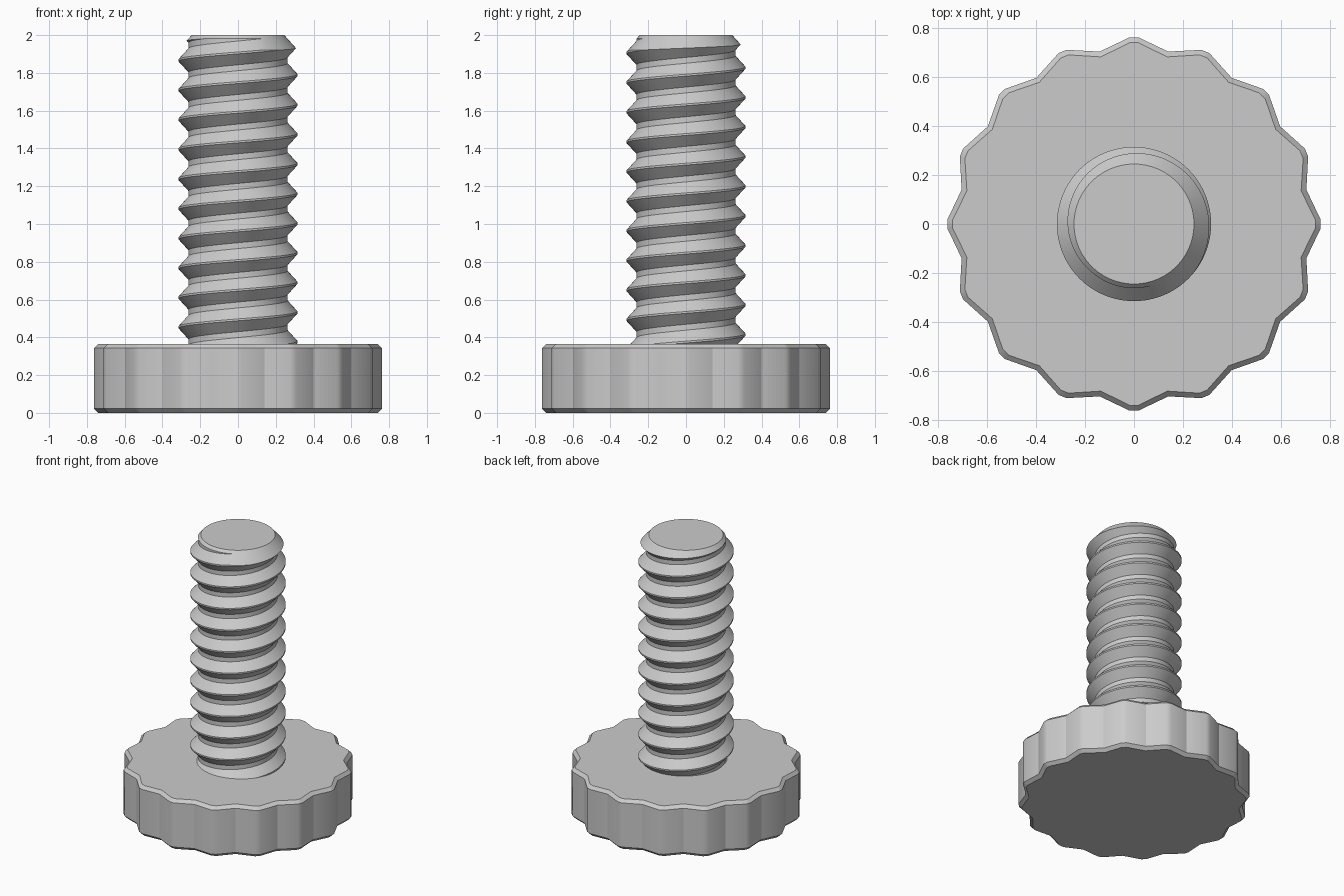
import bpy, bmesh
from math import sin, cos, pi, radians

cube = bpy.data.objects.get("Cube")
if cube:
    bpy.data.objects.remove(cube)

steel = bpy.data.materials.new("grey_steel")
steel.use_nodes = True
GREY = (0.6, 0.6, 0.6, 1)
steel.diffuse_color = GREY
steel.node_tree.nodes["Principled BSDF"].inputs["Base Color"].default_value = GREY


def make_object(name, bm, angle=None):
    bmesh.ops.recalc_face_normals(bm, faces=bm.faces)
    mesh = bpy.data.meshes.new(name)
    bm.to_mesh(mesh)
    bm.free()
    mesh.materials.append(steel)
    obj = bpy.data.objects.new(name, mesh)
    bpy.context.collection.objects.link(obj)
    if angle:
        smooth(obj, angle)
    return obj


def smooth(obj, angle):
    bpy.ops.object.select_all(action='DESELECT')
    obj.select_set(True)
    bpy.context.view_layer.objects.active = obj
    bpy.ops.object.shade_smooth_by_angle(angle=radians(angle))


def loft(bm, rings):
    """Skin a stack of equal rings and cap both ends."""
    loops = [[bm.verts.new(p) for p in ring] for ring in rings]
    n = len(loops[0])
    for a, b in zip(loops, loops[1:]):
        for i in range(n):
            j = (i + 1) % n
            bm.faces.new((a[i], a[j], b[j], b[i]))
    bm.faces.new(loops[0][::-1])
    bm.faces.new(loops[-1])


# Scalloped thumb head with chamfered rims
LOBES, HEAD_TOP, CHAMFER = 16, 0.365, 0.022
outline = []
for i in range(LOBES):
    a = 2 * pi * i / LOBES
    tip = radians(1.3)
    outline += [(0.763, a - tip), (0.763, a + tip), (0.718, a + pi / LOBES)]


def head_ring(z, inset):
    return [((r - inset) * cos(a), (r - inset) * sin(a), z) for r, a in outline]


bm = bmesh.new()
loft(bm, [head_ring(0, CHAMFER), head_ring(CHAMFER, 0),
          head_ring(HEAD_TOP - CHAMFER, 0), head_ring(HEAD_TOP, CHAMFER)])
make_object("scalloped_head", bm, 28)

# Right-handed helical thread, trimmed flat at both ends
PITCH, CREST_Z, TURNS, STEPS = 0.157, 0.375, 14, 96
ROOT, CREST = 0.262, 0.315
profile = [(CREST, -0.005), (CREST, 0.005), (ROOT, 0.063), (ROOT, 0.094)]
bm = bmesh.new()
columns = []
for s in range(STEPS + 1):
    a = 2 * pi * s / STEPS
    columns.append([
        bm.verts.new((r * cos(a), r * sin(a),
                      CREST_Z + PITCH * (k - 2 + s / STEPS) + dz))
        for k in range(TURNS) for r, dz in profile])
for a, b in zip(columns, columns[1:]):
    for j in range(len(a) - 1):
        bm.faces.new((a[j], b[j], b[j + 1], a[j + 1]))
bmesh.ops.remove_doubles(bm, verts=bm.verts, dist=0.0005)
for z, direction in ((0.3, -1), (2.04, 1)):
    bmesh.ops.bisect_plane(bm, geom=bm.verts[:] + bm.edges[:] + bm.faces[:],
                           plane_co=(0, 0, z), plane_no=(0, 0, direction),
                           clear_outer=True)
bmesh.ops.holes_fill(bm, edges=[e for e in bm.edges if e.is_boundary], sides=0)
shaft = make_object("threaded_shaft", bm)


# Conical lead-in at the tip of the shaft
def circle(r, z):
    return [(r * cos(2 * pi * i / STEPS), r * sin(2 * pi * i / STEPS), z)
            for i in range(STEPS)]


bm = bmesh.new()
loft(bm, [circle(0.335, 0.2), circle(0.335, 1.9), circle(0.245, 2)])
cutter = make_object("tip_cutter", bm)
cutter.hide_render = True
mod = shaft.modifiers.new("tip_chamfer", 'BOOLEAN')
mod.operation = 'INTERSECT'
mod.solver = 'EXACT'
mod.object = cutter
bpy.context.view_layer.objects.active = shaft
bpy.ops.object.modifier_apply(modifier=mod.name)
bpy.data.objects.remove(cutter)
smooth(shaft, 25)
